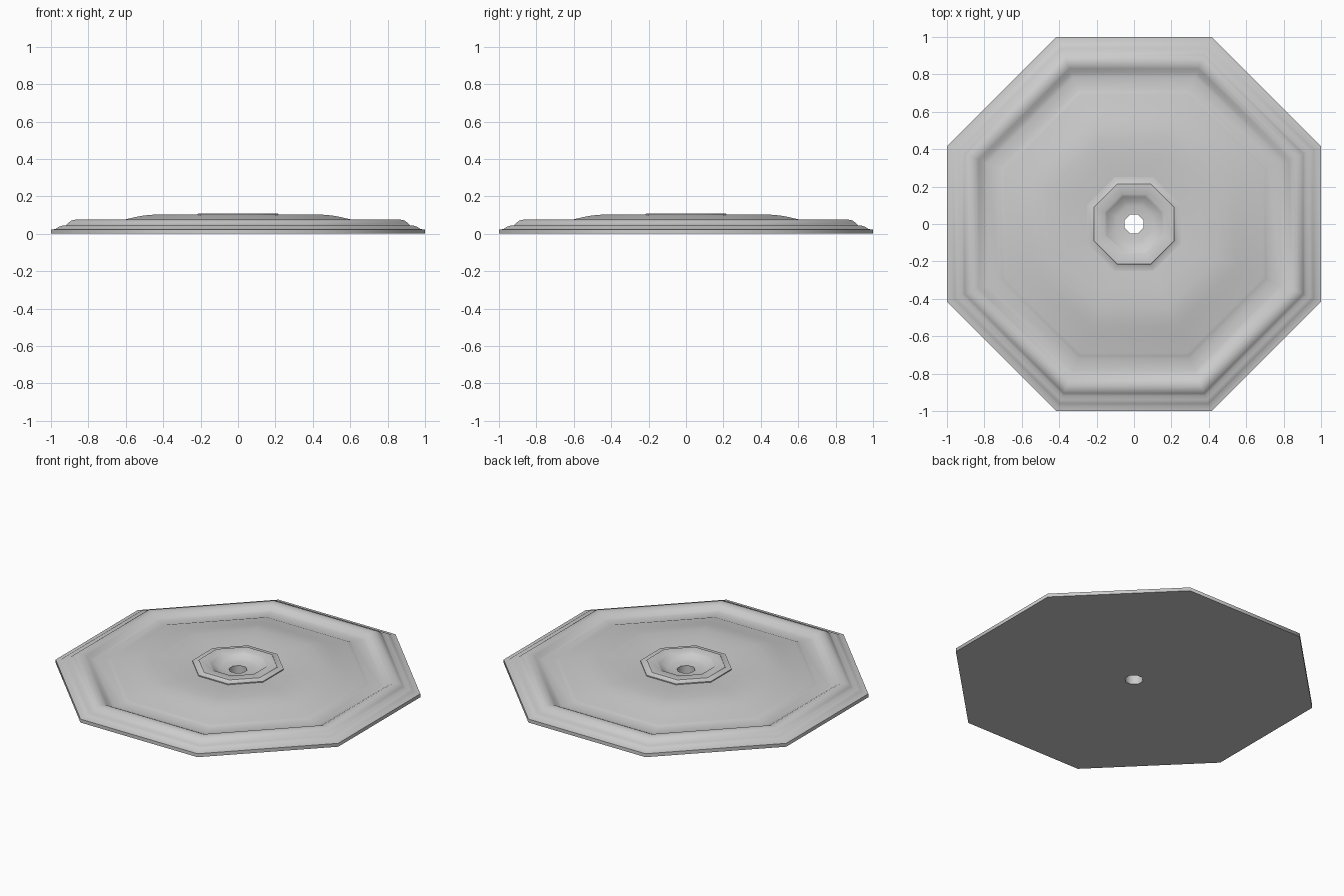
import bpy, bmesh, math

if "Cube" in bpy.data.objects:
    bpy.data.objects.remove(bpy.data.objects["Cube"])

SIDES = 8
# Moulding section: (apothem, height), closed from the bottom of the hole outwards
PROFILE = [
    (0.05, 0.0), (1.0, 0.0), (1.0, 0.022), (0.975, 0.025),          # base edge
    (0.96, 0.036), (0.94, 0.043), (0.92, 0.045),                    # first step
    (0.905, 0.06), (0.89, 0.071), (0.87, 0.075), (0.85, 0.074),     # raised rim
    (0.83, 0.064), (0.81, 0.051), (0.785, 0.046), (0.72, 0.049),    # valley
    (0.705, 0.055), (0.69, 0.058), (0.65, 0.066), (0.60, 0.077),    # dome
    (0.55, 0.089), (0.50, 0.098), (0.45, 0.102), (0.36, 0.101),
    (0.25, 0.093), (0.25, 0.099), (0.22, 0.101), (0.215, 0.107),    # centre boss
    (0.16, 0.107), (0.145, 0.095), (0.12, 0.079), (0.095, 0.072),   # bowl
    (0.05, 0.069),
]

bm = bmesh.new()
rings = []
for a, z in PROFILE:
    r = a / math.cos(math.pi / SIDES)
    rings.append([bm.verts.new((r * math.cos((i + 0.5) * math.tau / SIDES),
                                r * math.sin((i + 0.5) * math.tau / SIDES), z))
                  for i in range(SIDES)])

# Sweep the section around the octagon
for k, ring in enumerate(rings):
    nxt = rings[(k + 1) % len(rings)]
    for i in range(SIDES):
        j = (i + 1) % SIDES
        bm.faces.new((ring[i], nxt[i], nxt[j], ring[j]))
bmesh.ops.recalc_face_normals(bm, faces=bm.faces)

mesh = bpy.data.meshes.new("ceiling_medallion")
bm.to_mesh(mesh)
bm.free()
medallion = bpy.data.objects.new("ceiling_medallion", mesh)
bpy.context.collection.objects.link(medallion)
bpy.context.view_layer.objects.active = medallion
medallion.select_set(True)
bpy.ops.object.shade_smooth_by_angle(angle=math.radians(50))
